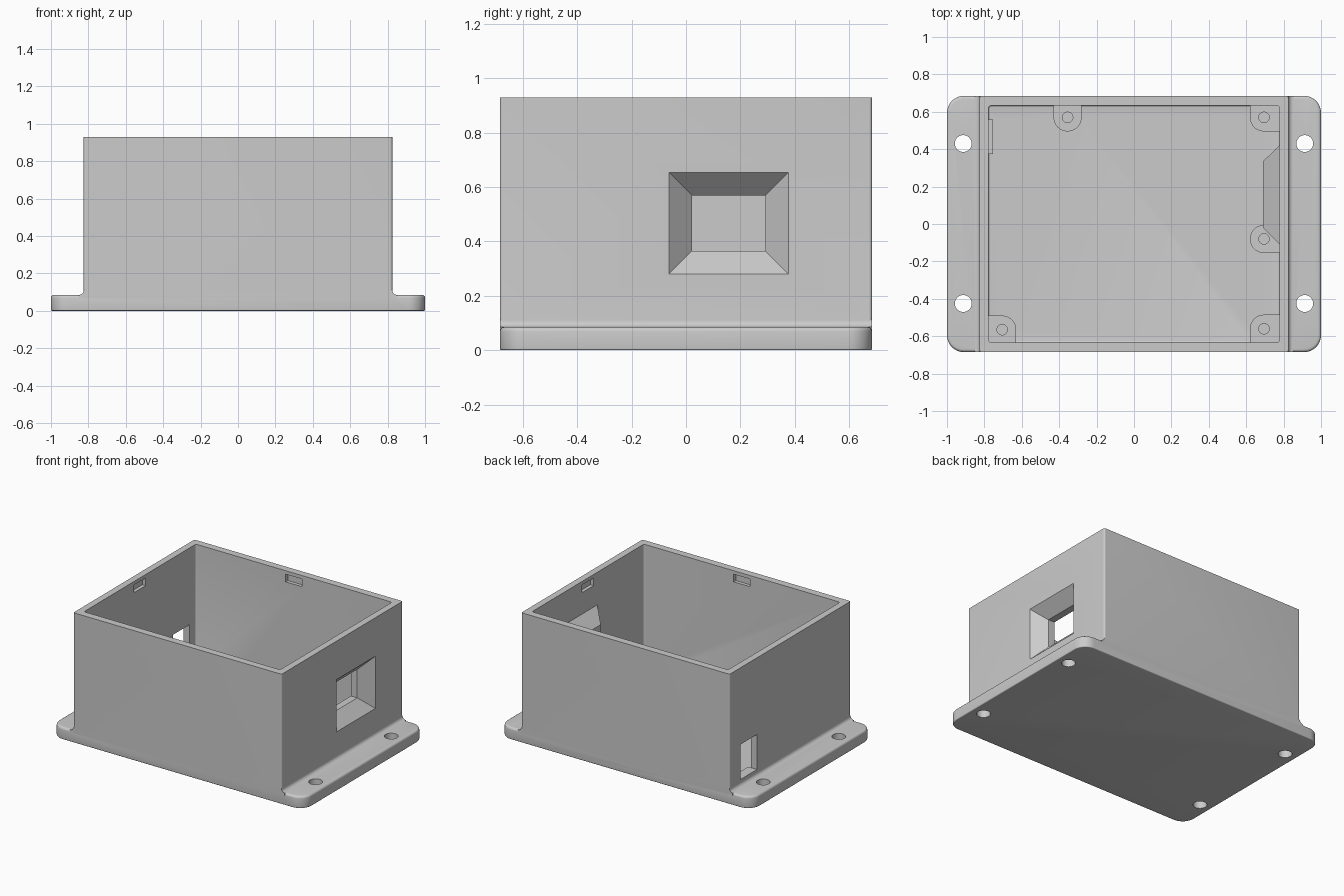
import bpy, bmesh, math
from mathutils import Matrix

if "Cube" in bpy.data.objects:
    bpy.data.objects.remove(bpy.data.objects["Cube"])

grey = bpy.data.materials.new("matte grey")
grey.use_nodes = True
COLOUR = (0.6, 0.6, 0.6, 1)
grey.diffuse_color = COLOUR
grey.node_tree.nodes["Principled BSDF"].inputs["Base Color"].default_value = COLOUR

HALF_Y = 0.685        # half depth of the whole case
BODY_X = 0.825        # half width of the box
IN_X, IN_Y = 0.777, 0.633
TOP, FLANGE, FLOOR = 0.93, 0.085, 0.05


def finish(bm, name):
    bmesh.ops.recalc_face_normals(bm, faces=bm.faces)
    mesh = bpy.data.meshes.new(name)
    bm.to_mesh(mesh)
    bm.free()
    mesh.materials.append(grey)
    ob = bpy.data.objects.new(name, mesh)
    bpy.context.collection.objects.link(ob)
    return ob


def box(name, x, y, z, corner=0.0, rim_top=0.0, rim_bottom=0.0):
    """Box from (min, max) ranges, with optional rounded corners and rims."""
    bm = bmesh.new()
    bmesh.ops.create_cube(bm, size=1)
    for v in bm.verts:
        v.co = [r[0] if c < 0 else r[1] for c, r in zip(v.co, (x, y, z))]
    if corner:
        edges = [e for e in bm.edges if abs(e.verts[0].co.z - e.verts[1].co.z) > 1e-4]
        bmesh.ops.bevel(bm, geom=edges, offset=corner, segments=8, profile=0.5, affect='EDGES')
    for level, size in ((z[1], rim_top), (z[0], rim_bottom)):
        if size:
            edges = [e for e in bm.edges if all(abs(v.co.z - level) < 1e-5 for v in e.verts)]
            bmesh.ops.bevel(bm, geom=edges, offset=size, segments=4, profile=0.5, affect='EDGES')
    return finish(bm, name)


def cylinder(name, x, y, z, radius):
    bm = bmesh.new()
    bmesh.ops.create_cone(bm, cap_ends=True, segments=40, radius1=radius, radius2=radius,
                          depth=z[1] - z[0],
                          matrix=Matrix.Translation((x, y, (z[0] + z[1]) / 2)))
    return finish(bm, name)


def prism(outline, z, name):
    """Vertical prism from a list of (x, y) points in order."""
    bm = bmesh.new()
    face = bm.faces.new([bm.verts.new((px, py, z[0])) for px, py in outline])
    top = bmesh.ops.extrude_face_region(bm, geom=[face])
    for v in top["geom"]:
        if isinstance(v, bmesh.types.BMVert):
            v.co.z = z[1]
    return finish(bm, name)


def standoff(x, y, wall_x, wall_y, radius, z):
    """Round post that runs straight back into one wall or into a corner."""
    toward = math.atan2(wall_y, wall_x)
    end_x, end_y = IN_X + 0.02, IN_Y + 0.02
    arc = math.pi / 2 if wall_x and wall_y else math.pi
    start = toward + math.pi - arc / 2
    outline = [(x + radius * math.cos(start + arc * i / 24),
                y + radius * math.sin(start + arc * i / 24)) for i in range(25)]
    first, last = outline[0], outline[-1]

    def to_wall(p, along_x):
        return (wall_x * end_x, p[1]) if along_x else (p[0], wall_y * end_y)

    if wall_x and wall_y:
        # the arc ends on the side of each wall in turn
        last_on_x = abs(last[0] - x) < abs(last[1] - y)
        outline.append(to_wall(last, last_on_x))
        outline.append((wall_x * end_x, wall_y * end_y))
        outline.append(to_wall(first, not last_on_x))
    else:
        outline += [to_wall(last, wall_x), to_wall(first, wall_x)]
    return prism(outline, z, "standoff")


def funnel(name, x0, half0, x1, half1, cy, cz):
    """Four-sided taper along x; each half is (half y, half z)."""
    bm = bmesh.new()
    bmesh.ops.create_cube(bm, size=2)
    for v in bm.verts:
        x, (hy, hz) = (x0, half0) if v.co.x < 0 else (x1, half1)
        v.co = (x, cy + v.co.y * hy, cz + v.co.z * hz)
    return finish(bm, name)


def cove(name, side, radius):
    """Concave fillet strip between the box wall and a flange."""
    bm = bmesh.new()
    x, z = BODY_X, FLANGE
    pts = [(x - 0.02, z - 0.03), (x + radius, z - 0.03)]
    for i in range(9):
        a = math.radians(270 - 90 * i / 8)
        pts.append((x + radius + radius * math.cos(a), z + radius + radius * math.sin(a)))
    pts.append((x - 0.02, z + radius))
    face = bm.faces.new([bm.verts.new((side * px, -HALF_Y, pz)) for px, pz in pts])
    strip = bmesh.ops.extrude_face_region(bm, geom=[face])
    for v in strip["geom"]:
        if isinstance(v, bmesh.types.BMVert):
            v.co.y = HALF_Y
    return finish(bm, name)


def volume(mesh):
    bm = bmesh.new()
    bm.from_mesh(mesh)
    result = bm.calc_volume(signed=True)
    bm.free()
    return result


def combine(target, tool, operation):
    """Apply a boolean, taking the first solver whose volume is plausible."""
    old, extra, slack = volume(target.data), volume(tool.data), 1e-4
    low, high = (old, old + extra) if operation == 'UNION' else (old - extra, old)
    for solver in ('MANIFOLD', 'EXACT', 'FLOAT'):
        mod = target.modifiers.new("cut", 'BOOLEAN')
        mod.object, mod.operation, mod.solver = tool, operation, solver
        graph = bpy.context.evaluated_depsgraph_get()
        mesh = bpy.data.meshes.new_from_object(target.evaluated_get(graph))
        target.modifiers.clear()
        if low - slack < volume(mesh) < high + slack:
            target.data = mesh
            break
    bpy.data.objects.remove(tool)


# Base plate with flanges, and the box rising from it
case = box("case", (-1, 1), (-HALF_Y, HALF_Y), (0, FLANGE), 0.09, 0.016, 0.006)
combine(case, box("walls", (-BODY_X, BODY_X), (-HALF_Y, HALF_Y), (0.01, TOP), 0.012), 'UNION')
for side in (-1, 1):
    combine(case, cove("cove", side, 0.025), 'UNION')

# Hollow interior, rounded where the floor meets the walls
combine(case, box("cavity", (-IN_X, IN_X), (-IN_Y, IN_Y), (FLOOR, TOP + 0.1), 0.014, 0, 0.008),
        'DIFFERENCE')

# Mounting holes in the flanges
for x in (-0.913, 0.913):
    for y in (-0.425, 0.43):
        combine(case, cylinder("screw_hole", x, y, (-0.1, 0.2), 0.045), 'DIFFERENCE')

# Standoffs joined to the nearest walls, with blind screw holes
POST_TOP = 0.12
posts = [(-0.355, 0.57, 0, 1), (0.695, 0.57, 1, 1), (0.695, -0.08, 1, 0),
         (-0.705, -0.565, -1, -1), (0.695, -0.56, 1, -1)]
for x, y, wall_x, wall_y in posts:
    combine(case, standoff(x, y, wall_x, wall_y, 0.075, (FLOOR - 0.02, POST_TOP)), 'UNION')
    combine(case, cylinder("pilot_hole", x, y, (FLOOR + 0.01, POST_TOP + 0.1), 0.028), 'DIFFERENCE')

# Tapered window through the +x wall, with its inward housing
CY, CZ = 0.157, 0.467
combine(case, funnel("housing", 0.69, (0.178, 0.144), 0.79, (0.276, 0.242), CY, CZ), 'UNION')
combine(case, funnel("window_taper", 0.74, (0.135, 0.102), 0.835, (0.23, 0.197), CY, CZ), 'DIFFERENCE')
combine(case, box("window", (0.6, 0.76), (CY - 0.135, CY + 0.135), (CZ - 0.102, CZ + 0.102)),
        'DIFFERENCE')

# Port opening in the -x wall with a small inner sill
PORT_Y = (0.375, 0.56)
combine(case, box("sill", (-0.8, -0.755), PORT_Y, (FLOOR - 0.02, 0.15)), 'UNION')
combine(case, box("port", (-0.9, -0.7), PORT_Y, (0.13, 0.38)), 'DIFFERENCE')

# Lid catch slots inside the top of all four walls
for side in (-1, 1):
    across = sorted((side * (IN_X - 0.05), side * (IN_X + 0.025)))
    along = sorted((side * (IN_Y - 0.05), side * (IN_Y + 0.025)))
    combine(case, box("slot", across, (-0.065, 0.065), (0.85, 0.905)), 'DIFFERENCE')
    combine(case, box("slot", (-0.065, 0.065), along, (0.85, 0.905)), 'DIFFERENCE')

# One material throughout, smooth rounds with crisp edges
case.data.materials.clear()
case.data.materials.append(grey)
for p in case.data.polygons:
    p.material_index = 0
bpy.context.view_layer.objects.active = case
case.select_set(True)
bpy.ops.object.shade_smooth_by_angle(angle=math.radians(30))
